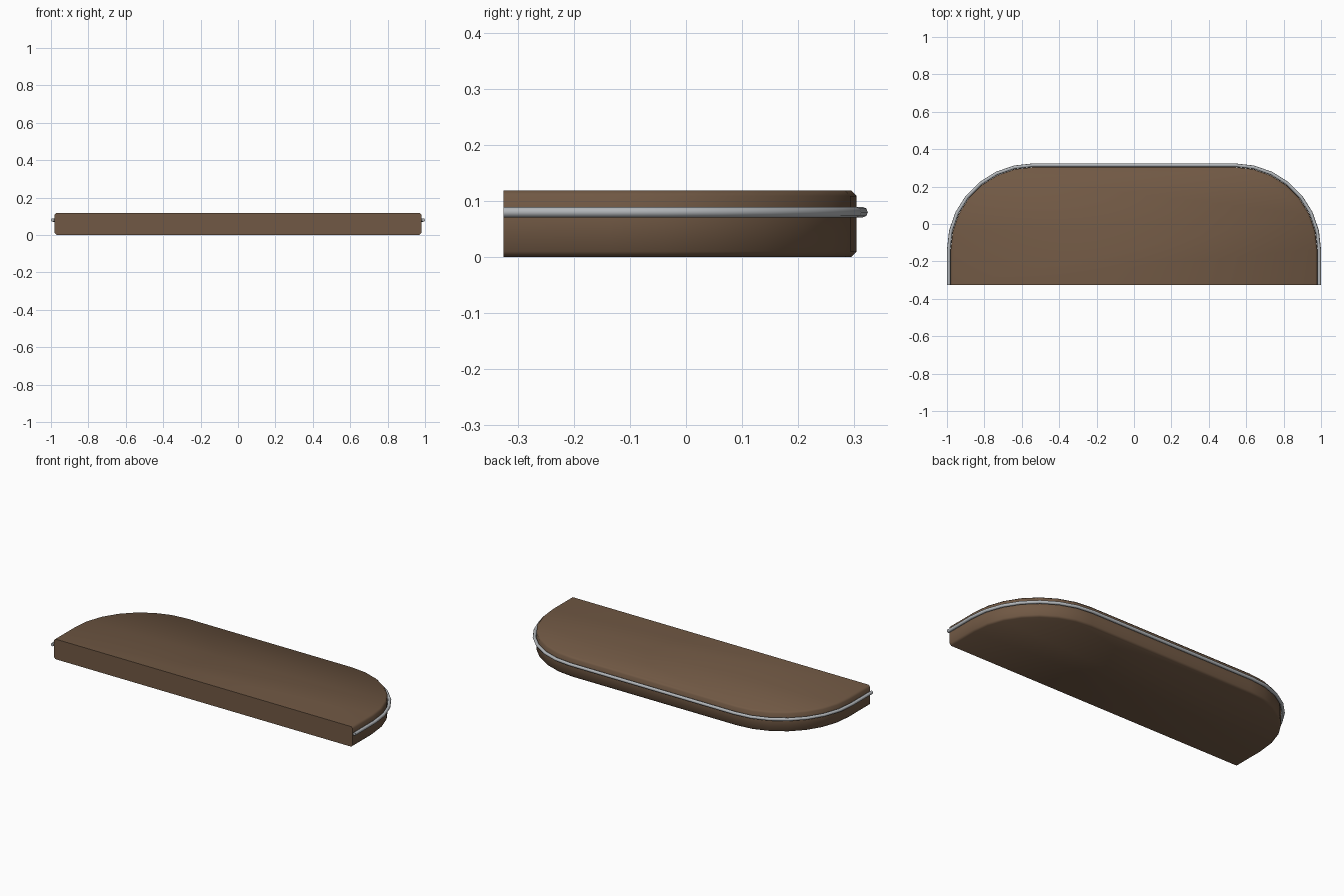
import bpy, bmesh, math

if "Cube" in bpy.data.objects:
    bpy.data.objects.remove(bpy.data.objects["Cube"])

CORNER_R, SEGS = 0.44, 7
HALF_X, FRONT_Y, BACK_Y = 0.98, -0.325, 0.304


def material(name, color):
    m = bpy.data.materials.new(name)
    m.diffuse_color = (*color, 1)
    m.use_nodes = True
    m.node_tree.nodes["Principled BSDF"].inputs["Base Color"].default_value = m.diffuse_color
    return m


def outline(offset):
    """Open U-shaped path with rounded back corners, grown by offset."""
    r = CORNER_R + offset
    cx, cy = HALF_X - CORNER_R, BACK_Y - CORNER_R
    arc = [(cx + r * math.cos(a), cy + r * math.sin(a))
           for a in (i * math.pi / 2 / SEGS for i in range(SEGS + 1))]
    right = [(HALF_X + offset, FRONT_Y)] + arc
    return right + [(-x, y) for x, y in reversed(right)]


def sweep(name, profile, mat, slab=False):
    """Sweep (offset, z) profile along the outline; a slab is closed across."""
    bm = bmesh.new()
    rings = [[bm.verts.new((x, y, z)) for x, y in outline(o)] for o, z in profile]
    pairs = list(zip(rings, rings[1:]))
    if not slab:
        pairs.append((rings[-1], rings[0]))
    for a, b in pairs:
        for i in range(len(a) - 1):
            bm.faces.new((a[i], a[i + 1], b[i + 1], b[i]))
    if slab:
        # top, bottom and flat front
        bm.faces.new(rings[0])
        bm.faces.new(rings[-1])
        bm.faces.new([r[0] for r in rings] + [r[-1] for r in reversed(rings)])
    else:
        # end caps
        bm.faces.new([r[0] for r in rings])
        bm.faces.new([r[-1] for r in rings])
    bmesh.ops.recalc_face_normals(bm, faces=bm.faces)
    me = bpy.data.meshes.new(name)
    bm.to_mesh(me)
    bm.free()
    me.materials.append(mat)
    ob = bpy.data.objects.new(name, me)
    bpy.context.collection.objects.link(ob)
    bpy.ops.object.select_all(action='DESELECT')
    ob.select_set(True)
    bpy.context.view_layer.objects.active = ob
    bpy.ops.object.shade_smooth_by_angle(angle=math.radians(60))
    return ob


brown = material("brown_wood", (0.165, 0.099, 0.058))
steel = material("grey_metal", (0.45, 0.47, 0.49))

# Slab with chamfered rounded edge
sweep("slab", [(-0.01, 0), (0, 0.01), (0, 0.109), (-0.01, 0.119)], brown, slab=True)

# Thin rail around the sides and back
R = 0.0095
sweep("edge_rail", [(0.0105 + R * math.cos(i * math.pi / 4),
                     0.08 + R * math.sin(i * math.pi / 4)) for i in range(8)], steel)
